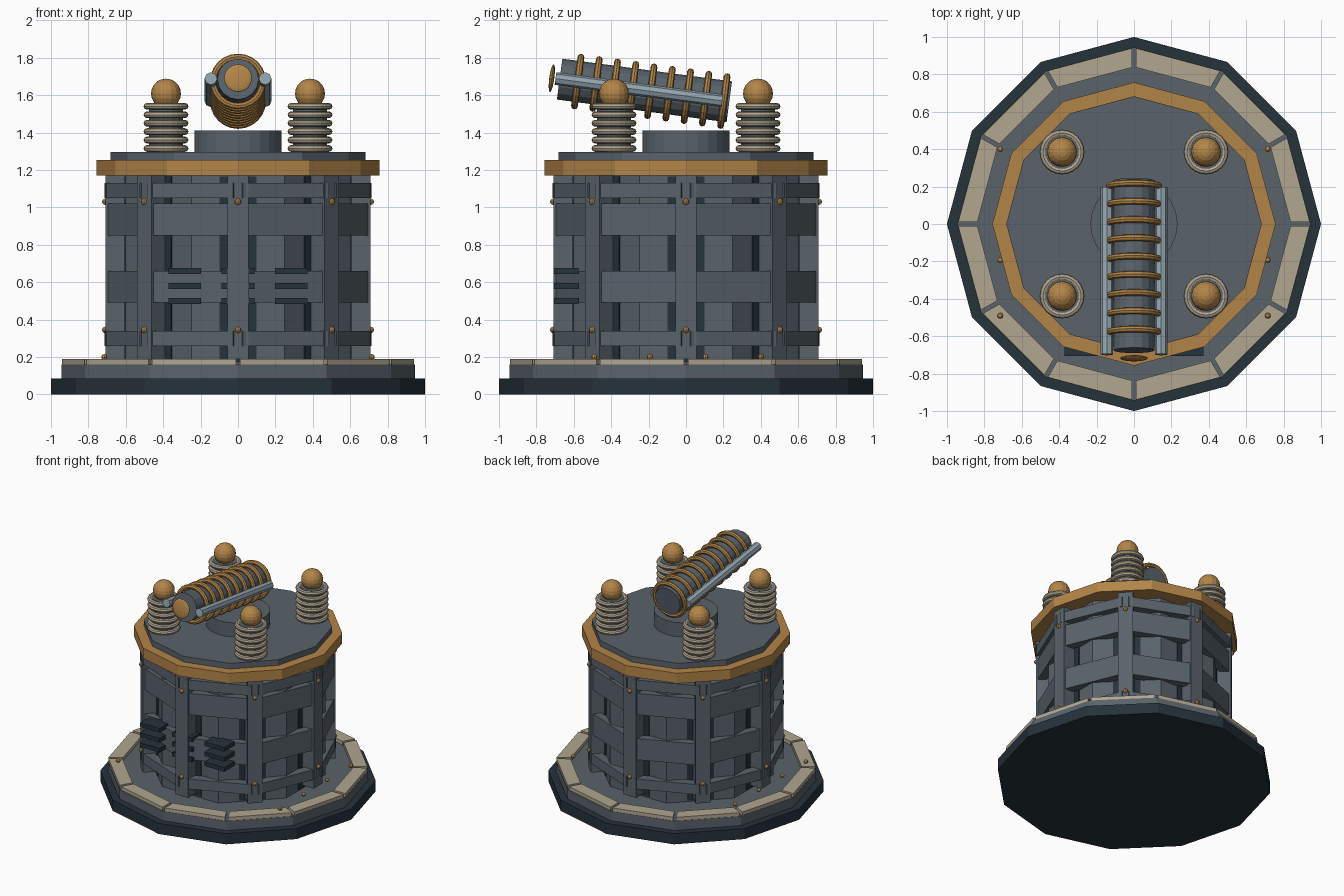
import bpy, bmesh
from math import sin, cos, pi, radians
from mathutils import Vector, Matrix

cube = bpy.data.objects.get("Cube")
if cube:
    bpy.data.objects.remove(cube)


def material(name, rgb):
    m = bpy.data.materials.new(name)
    m.use_nodes = True
    m.diffuse_color = (*rgb, 1)
    m.node_tree.nodes["Principled BSDF"].inputs["Base Color"].default_value = (*rgb, 1)
    return m


STEEL = material("slate_steel", (0.10, 0.125, 0.147))
NAVY = material("dark_navy", (0.019, 0.032, 0.044))
CREAM = material("cream_ceramic", (0.44, 0.38, 0.28))
COPPER = material("copper", (0.45, 0.235, 0.065))
PALE = material("pale_steel", (0.29, 0.375, 0.43))


def finish(name, mat):
    o = bpy.context.object
    o.name = o.data.name = name
    o.data.materials.append(mat)
    return o


def prism(name, mat, sides, r, z0, z1, x=0, y=0, turn=0):
    bpy.ops.mesh.primitive_cylinder_add(vertices=sides, radius=r, depth=z1 - z0,
                                        location=(x, y, (z0 + z1) / 2), rotation=(0, 0, turn))
    return finish(name, mat)


def box(name, mat, size, loc, turn=0):
    bpy.ops.mesh.primitive_cube_add(size=1, location=loc, rotation=(0, 0, turn))
    o = finish(name, mat)
    o.scale = size
    return o


def radial_box(name, mat, angle, r0, r1, width, z0, z1):
    """Box lying between two distances from the axis, facing outward."""
    r = (r0 + r1) / 2
    return box(name, mat, (r1 - r0, width, z1 - z0),
               (r * cos(angle), r * sin(angle), (z0 + z1) / 2), angle)


def ball(name, mat, r, loc, segments=16, rings=10):
    bpy.ops.mesh.primitive_uv_sphere_add(segments=segments, ring_count=rings, radius=r, location=loc)
    return finish(name, mat)


def ring(name, mat, major, minor, loc, rot=(0, 0, 0)):
    bpy.ops.mesh.primitive_torus_add(major_radius=major, minor_radius=minor, major_segments=24,
                                     minor_segments=8, location=loc, rotation=rot)
    return finish(name, mat)


# Stepped base
prism("base_slab", NAVY, 12, 1.0, 0, 0.085)
prism("base_step", STEEL, 12, 0.945, 0.085, 0.16)

# Ceramic plates around the base, with narrow gaps at the corners
bm = bmesh.new()
for k in range(12):
    a, b = [Vector((cos(t), sin(t), 0)) for t in (k * pi / 6, (k + 1) * pi / 6)]
    gap = (b - a).normalized() * 0.011
    lift = Vector((0, 0, 0.16))
    pts = [a * 0.84 + gap, a * 0.943 + gap, b * 0.943 - gap, b * 0.84 - gap]
    bm.faces.new([bm.verts.new(p + lift) for p in pts])
top = bmesh.ops.extrude_face_region(bm, geom=bm.faces[:])["geom"]
bmesh.ops.translate(bm, vec=(0, 0, 0.028), verts=[v for v in top if isinstance(v, bmesh.types.BMVert)])
bmesh.ops.recalc_face_normals(bm, faces=bm.faces[:])
mesh = bpy.data.meshes.new("base_plates")
bm.to_mesh(mesh)
bm.free()
mesh.materials.append(CREAM)
bpy.context.collection.objects.link(bpy.data.objects.new("base_plates", mesh))

# Base bolts along each side
for x in (-0.715, 0.715):
    for k in range(4):
        ball("base_bolt", COPPER, 0.016, (x, -0.49 + 0.297 * k, 0.2), 8, 6)

# Eight-sided body: core, pillars, beams and bands
prism("body_core", STEEL, 8, 0.65, 0.16, 1.17, turn=pi / 8)
for k in range(8):
    a = k * pi / 4
    radial_box("recess_panel", NAVY, a, 0.55, 0.607, 0.2, 0.17, 1.165)
    radial_box("pillar", STEEL, a, 0.6, 0.708, 0.11, 0.19, 1.17)
    for z in (0.345, 1.03):
        ball("pillar_bolt", COPPER, 0.017, (0.71 * cos(a), 0.71 * sin(a), z), 8, 6)
    m = a + pi / 8
    for z in (0.26, 1.05):
        radial_box("ring_beam", STEEL, m, 0.6, 0.67, 0.5, z, z + 0.08)
    for z in (0.49, 0.85):
        radial_box("wall_band", STEEL, m, 0.6, 0.662, 0.44, z, z + 0.17)

# Front vent bars
for x in (-0.285, 0, 0.285):
    for z in (0.5, 0.58, 0.66):
        box("vent_bar", NAVY, (0.175, 0.13, 0.033), (x, -0.64, z))

# Lid and turret seat
prism("lid_band", COPPER, 12, 0.757, 1.17, 1.252)
prism("lid", STEEL, 12, 0.683, 1.252, 1.297)
prism("turret_seat", STEEL, 24, 0.233, 1.297, 1.41)

# Four insulators with ball caps
for x in (-0.385, 0.385):
    for y in (-0.385, 0.385):
        prism("insulator_core", STEEL, 16, 0.09, 1.297, 1.555, x, y)
        for k in range(6):
            ring("insulator_ring", CREAM, 0.102, 0.018, (x, y, 1.315 + 0.045 * k))
        ball("insulator_cap", COPPER, 0.08, (x, y, 1.608))

# Tilted barrel with coils, side rails and muzzle disc
TILT = radians(90 - 7.6)
frame = Matrix.Translation((0, -0.222, 1.625)) @ Matrix.Rotation(TILT, 4, 'X')


def on_barrel(o, x, along):
    o.matrix_world = frame @ Matrix.Translation((x, 0, along))


on_barrel(prism("barrel", STEEL, 16, 0.11, 0, 0.915), 0, 0)
for k in range(9):
    on_barrel(ring("barrel_coil", COPPER, 0.132, 0.018, (0, 0, 0)), 0, -0.428 + 0.0985 * k)
for x in (-0.145, 0.145):
    on_barrel(prism("side_rail", PALE, 8, 0.034, 0, 0.9), x, 0.03)
muzzle = ball("muzzle_disc", COPPER, 0.075, (0, 0, 0))
muzzle.data.transform(Matrix.Diagonal((1, 1, 0.18, 1)))
on_barrel(muzzle, 0, 0.5)
